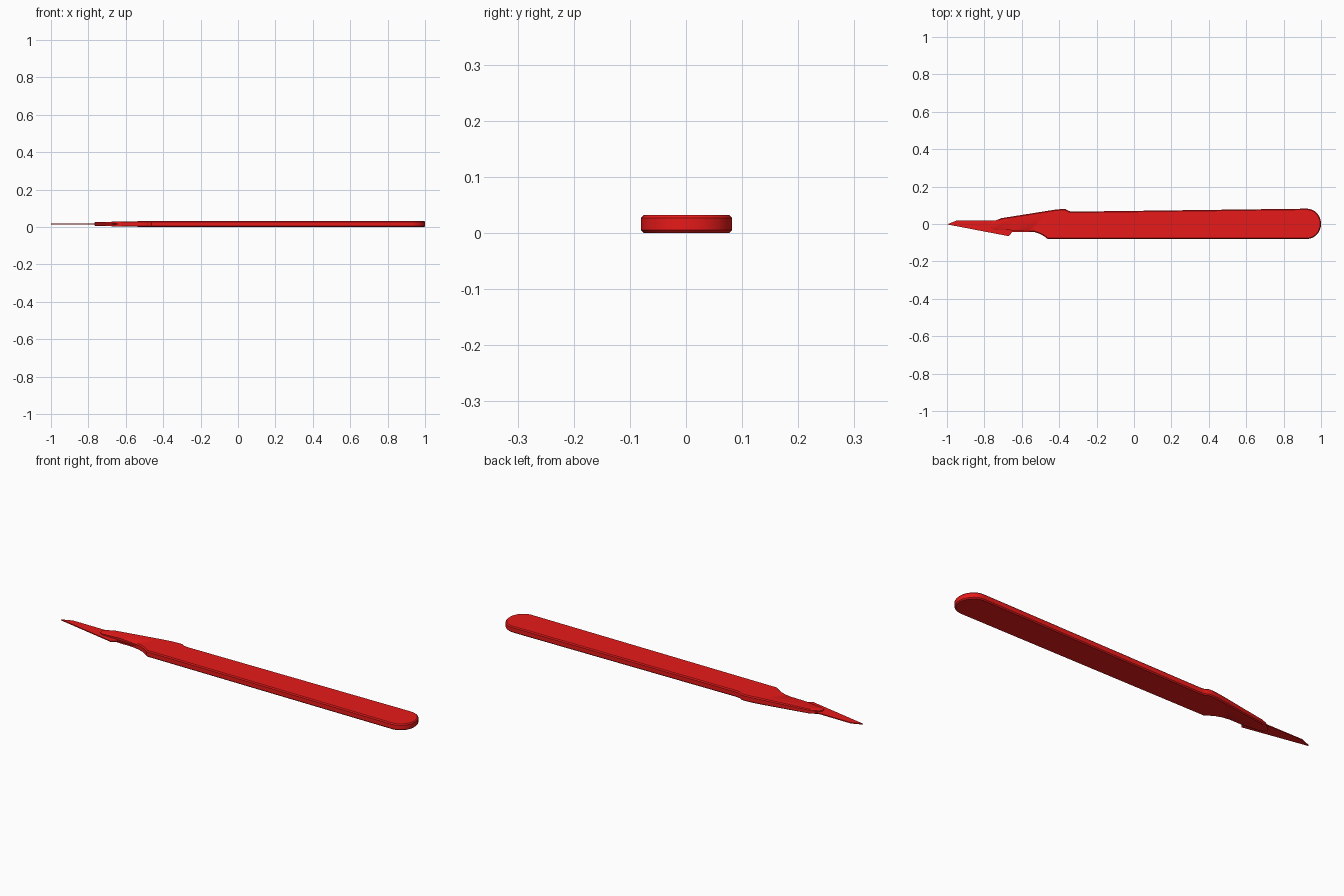
import bpy, bmesh, math

if "Cube" in bpy.data.objects:
    bpy.data.objects.remove(bpy.data.objects["Cube"])

red = bpy.data.materials.new("red")
red.diffuse_color = (0.8, 0.01, 0.01, 1)
red.use_nodes = True
red.node_tree.nodes["Principled BSDF"].inputs["Base Color"].default_value = red.diffuse_color
MID = 0.016  # height of the flat centre plane


def plate(name, outline, half, bevel=0.0, cuts=(), taper=None):
    """Extrude a top-view outline symmetrically about MID."""
    bm = bmesh.new()
    face = bm.faces.new([bm.verts.new((x, y, -half)) for x, y in outline])
    ext = bmesh.ops.extrude_face_region(bm, geom=[face])
    for v in ext["geom"]:
        if isinstance(v, bmesh.types.BMVert):
            v.co.z = half
    if bevel:
        rims = [e for e in bm.edges if abs(e.verts[0].co.z - e.verts[1].co.z) < 1e-6]
        bmesh.ops.bevel(bm, geom=rims, offset=bevel, segments=1, affect='EDGES', profile=0.5)
    for x in cuts:
        bmesh.ops.bisect_plane(bm, geom=bm.verts[:] + bm.edges[:] + bm.faces[:],
                               plane_co=(x, 0, 0), plane_no=(1, 0, 0))
    for v in bm.verts:
        v.co.z = MID + v.co.z * (taper(v.co.x) if taper else 1)
    bmesh.ops.recalc_face_normals(bm, faces=bm.faces)
    mesh = bpy.data.meshes.new(name)
    bm.to_mesh(mesh)
    bm.free()
    ob = bpy.data.objects.new(name, mesh)
    bpy.context.collection.objects.link(ob)
    mesh.materials.append(red)
    bpy.ops.object.select_all(action='DESELECT')
    ob.select_set(True)
    bpy.context.view_layer.objects.active = ob
    bpy.ops.object.shade_smooth_by_angle(angle=math.radians(30))
    return ob


# Handle: rounded butt, thumb hump, tapering nose, scooped finger side
butt = [(0.925 + 0.075 * math.cos(a), 0.001 + 0.081 * math.sin(a))
        for a in (math.radians(-90 + 180 * i / 16) for i in range(17))]
hump = [(-0.33, 0.066), (-0.348, 0.069), (-0.365, 0.079), (-0.385, 0.08), (-0.42, 0.077)]
nose = [(-0.71, 0.031), (-0.735, 0.021), (-0.757, 0.008), (-0.768, -0.006),
        (-0.764, -0.022), (-0.745, -0.031)]
scoop = [(-0.64, -0.034), (-0.57, -0.037), (-0.535, -0.042), (-0.505, -0.052),
         (-0.48, -0.066), (-0.463, -0.079)]
plate("handle", butt + hump + nose + scoop, 0.016, 0.005, cuts=(-0.47, -0.62),
      taper=lambda x: 1 - 0.36 * min(1, max(0, (-0.47 - x) / 0.3)))

# Blade with its tang running into the handle
plate("blade", [(-1.0, -0.002), (-0.67, -0.065), (-0.65, -0.042), (-0.54, -0.042),
                (-0.54, 0.02), (-0.945, 0.02)], 0.0025)
